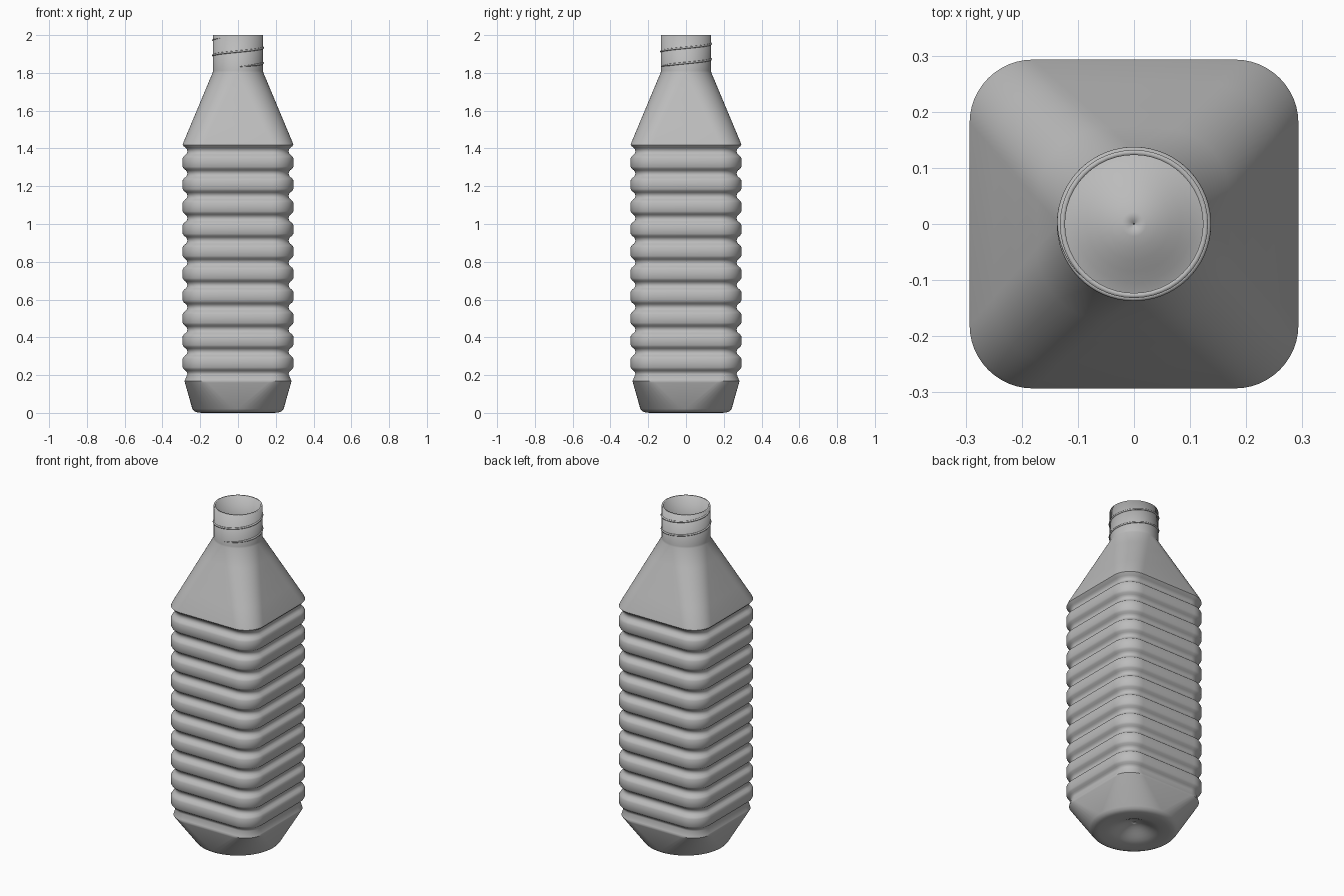
import bpy, bmesh, math
from math import sin, cos, pi

cube = bpy.data.objects.get("Cube")
if cube:
    bpy.data.objects.remove(cube)

plastic = bpy.data.materials.new("grey plastic")
plastic.use_nodes = True
GREY = (0.5, 0.5, 0.5, 1)
plastic.diffuse_color = GREY
plastic.node_tree.nodes["Principled BSDF"].inputs["Base Color"].default_value = GREY

ARC = 12          # segments per rounded corner
WIDE = 0.293      # half width of the body
CORNER = 0.113    # corner radius of the body


def section(half, radius, z):
    """Rounded square ring; it is a circle when radius equals half."""
    pts = []
    for q in range(4):
        mid = q * pi / 2 + pi / 4
        c = (half - radius) * math.sqrt(2)
        for i in range(ARC + 1):
            a = q * pi / 2 + i / ARC * pi / 2
            pts.append((c * cos(mid) + radius * cos(a),
                        c * sin(mid) + radius * sin(a), z))
    return pts


def loft(name, rings, closed=False):
    bm = bmesh.new()
    loops = [[bm.verts.new(p) for p in ring] for ring in rings]
    n = len(loops[0])
    for a, b in zip(loops, loops[1:]):
        for i in range(n):
            j = (i + 1) % n
            bm.faces.new((a[i], a[j], b[j], b[i]))
    if closed:
        bm.faces.new(loops[0][::-1])
        bm.faces.new(loops[-1])
    bmesh.ops.remove_doubles(bm, verts=bm.verts, dist=1e-5)
    bmesh.ops.recalc_face_normals(bm, faces=bm.faces)
    mesh = bpy.data.meshes.new(name)
    bm.to_mesh(mesh)
    bm.free()
    mesh.materials.append(plastic)
    obj = bpy.data.objects.new(name, mesh)
    bpy.context.collection.objects.link(obj)
    return obj


def smooth(obj, angle):
    bpy.ops.object.select_all(action="DESELECT")
    obj.select_set(True)
    bpy.context.view_layer.objects.active = obj
    bpy.ops.object.shade_smooth_by_angle(angle=math.radians(angle))


# Domed underside and round foot
profile = []
DOME = 0.16
for i in range(9):
    r = max(0.0001, DOME * i / 8)
    profile.append((r, r, 0.004 + 0.055 * (0.5 + 0.5 * cos(pi * i / 8))))
for r, z in ((0.19, 0), (0.215, 0.002), (0.232, 0.009), (0.242, 0.022)):
    profile.append((r, r, z))

# Foot widening into the rounded square body
profile += [(0.281, 0.12, 0.16), (0.283, 0.113, 0.168), (0.280, 0.108, 0.176)]

# Stack of ribs with rounded grooves between them
PITCH, FIRST = 0.118, 0.205
RIB = [(0, 0.268), (0.010, 0.270), (0.018, 0.277), (0.026, 0.287), (0.036, 0.293)]
RIB += [(PITCH - d, w) for d, w in RIB[:0:-1]]
for k in range(10):
    for d, w in RIB:
        profile.append((w, CORNER - (WIDE - w), FIRST + k * PITCH + d))
for d, w in RIB[:4]:
    profile.append((w, CORNER - (WIDE - w), FIRST + 10 * PITCH + d))

# Shoulder running from square to round, then the neck
profile += [(WIDE, CORNER, 1.419), (0.289, CORNER, 1.432)]
for t in (0.25, 0.5, 0.75, 1):
    half = 0.289 + (0.134 - 0.289) * t
    profile.append((half, CORNER + (0.134 - CORNER) * t, 1.432 + 0.37 * t))
profile += [(0.132, 0.132, 1.812), (0.132, 0.132, 2.0)]

bottle = loft("bottle_body", [section(*p) for p in profile])
wall = bottle.modifiers.new("wall", "SOLIDIFY")
wall.thickness = 0.009
wall.offset = -1
smooth(bottle, 40)

# Screw thread winding up the neck, tapering at both ends
TURNS, STEPS = 1.87, 120
rings = []
for s in range(STEPS + 1):
    t = s / STEPS
    a = -pi / 2 + 2 * pi * TURNS * t
    size = 0.0055 * min(1, 0.15 + 12 * min(t, 1 - t))
    ring = []
    for i in range(8):
        b = i * pi / 4
        r = 0.132 + size * cos(b)
        ring.append((r * cos(a), r * sin(a), 1.832 + 0.081 * TURNS * t + size * sin(b)))
    rings.append(ring)
smooth(loft("neck_thread", rings, closed=True), 60)
